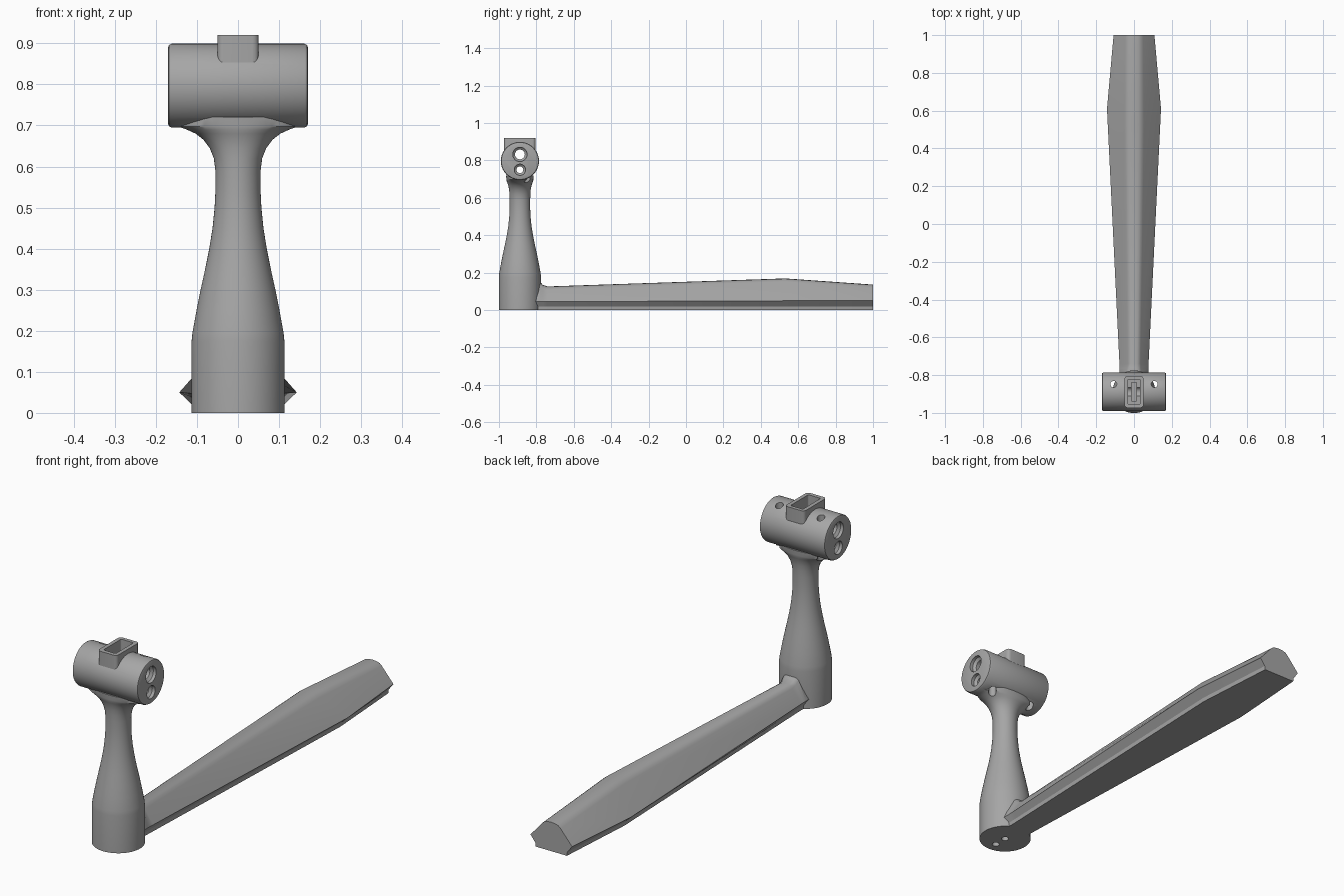
import bpy
import bmesh
from math import radians, cos, sin, pi
from mathutils import Matrix

old = bpy.data.objects.get("Cube")
if old:
    bpy.data.objects.remove(old, do_unlink=True)

grey = bpy.data.materials.new("plain grey")
grey.use_nodes = True
colour = (0.38, 0.38, 0.38, 1)
grey.diffuse_color = colour
grey.node_tree.nodes["Principled BSDF"].inputs["Base Color"].default_value = colour

POST_Y = -0.888
HEAD_Z = 0.797


def add_object(name, bm):
    bmesh.ops.recalc_face_normals(bm, faces=bm.faces)
    mesh = bpy.data.meshes.new(name)
    bm.to_mesh(mesh)
    bm.free()
    mesh.materials.append(grey)
    obj = bpy.data.objects.new(name, mesh)
    bpy.context.collection.objects.link(obj)
    return obj


def loft(name, rings):
    """Skin a list of equal-length point loops and cap both ends."""
    bm = bmesh.new()
    loops = [[bm.verts.new(p) for p in ring] for ring in rings]
    n = len(loops[0])
    for a, b in zip(loops, loops[1:]):
        for i in range(n):
            j = (i + 1) % n
            bm.faces.new((a[i], a[j], b[j], b[i]))
    bm.faces.new(loops[0])
    bm.faces.new(loops[-1])
    return add_object(name, bm)


def tube(name, axis, centre, stations, sides=40):
    """Round solid along x or z from (position, radius) stations."""
    rings = []
    for t, r in stations:
        ring = []
        for i in range(sides):
            a = 2 * pi * i / sides
            u, v = r * cos(a), r * sin(a)
            if axis == "x":
                ring.append((t, centre[0] + u, centre[1] + v))
            else:
                ring.append((centre[0] + u, centre[1] + v, t))
        rings.append(ring)
    return loft(name, rings)


def box(name, size, centre, bevel=0.0):
    """Box with its upright corners rounded."""
    bm = bmesh.new()
    bmesh.ops.create_cube(bm, size=1, matrix=Matrix.Translation(centre) @ Matrix.Diagonal((*size, 1)))
    if bevel:
        edges = [e for e in bm.edges if abs(e.verts[0].co.z - e.verts[1].co.z) > 0.001]
        bmesh.ops.bevel(bm, geom=edges, offset=bevel, segments=4, affect='EDGES', profile=0.5)
    return add_object(name, bm)


def combine(target, tool, operation):
    mod = target.modifiers.new(operation.lower(), 'BOOLEAN')
    mod.operation = operation
    mod.solver = 'EXACT'
    mod.object = tool
    bpy.context.view_layer.objects.active = target
    bpy.ops.object.modifier_apply(modifier=mod.name)
    bpy.data.objects.remove(tool, do_unlink=True)


# Post: round foot, slim neck, and a flare that widens along the head
post_profile = [
    (0, .113, .113), (.175, .113, .113), (.195, .111, .111), (.25, .101, .101),
    (.3, .091, .091), (.35, .080, .080), (.4, .070, .070), (.45, .062, .062),
    (.5, .057, .057), (.54, .055, .055), (.59, .055, .055), (.62, .059, .056),
    (.645, .069, .058), (.665, .084, .062), (.68, .103, .067), (.69, .125, .071),
    (.698, .148, .072), (.72, .150, .074)]
SIDES = 64
post = loft("lamp_style_body", [
    [(rx * cos(2 * pi * i / SIDES), POST_Y + ry * sin(2 * pi * i / SIDES), z) for i in range(SIDES)]
    for z, rx, ry in post_profile])
post.name = "post_and_arm"

# Head: crosswise cylinder with rounded rims
head = tube("head", "x", (POST_Y, HEAD_Z), [
    (-.17, .094), (-.168, .099), (-.162, .102),
    (.162, .102), (.168, .099), (.17, .094)], 64)
combine(post, head, 'UNION')

# Socket: rectangular collar with a flared root on top of the head
socket = box("socket", (.1, .168, .13), (0, POST_Y - .001, .855), .015)
combine(post, socket, 'UNION')


def arm_ring(y_top, y_tip, width, flat, top, tip):
    half = [
        (0, top, y_top), (flat * .5, top - .002, y_top), (flat * .8, top - .007, y_top),
        (flat * 1.05, top - .017, y_top), (width, tip, y_tip),
        (width * .77, .018, y_tip), (width * .75, 0, y_tip)]
    right = [(x, y, z) for x, z, y in half]
    left = [(-x, y, z) for x, y, z in reversed(right[1:])]
    return right + left


# Arm: faceted bar that widens, then tapers towards its free end
arm = loft("arm", [
    arm_ring(-.85, -.85, .074, .040, .165, .045),
    arm_ring(-.78, -.78, .076, .036, .150, .045),
    arm_ring(-.765, -.765, .076, .034, .134, .045),
    arm_ring(-.74, -.74, .077, .033, .126, .045),
    arm_ring(.53, .61, .143, .050, .169, .050),
    arm_ring(1, 1, .108, .046, .136, .050)])
combine(post, arm, 'UNION')

# Socket pocket with a narrower slot below
combine(post, box("pocket", (.064, .132, .12), (0, POST_Y, .88), .006), 'DIFFERENCE')
combine(post, box("slot", (.026, .1, .12), (0, POST_Y, .79)), 'DIFFERENCE')

# Two stepped bores through the head
for z, wide, narrow in ((.832, .038, .026), (.750, .030, .018)):
    bore = tube("bore", "x", (POST_Y, z), [
        (-.2, wide), (-.155, wide), (-.145, narrow),
        (.145, narrow), (.155, wide), (.2, wide)])
    combine(post, bore, 'DIFFERENCE')

# Small upright screw holes either side of the socket
for side in (-1, 1):
    hole = tube("screw_hole", "z", (side * .108, -.848), [(.6, .017), (.95, .017)], 24)
    combine(post, hole, 'DIFFERENCE')

# Holes under the foot
for y in (POST_Y, POST_Y - .064):
    hole = tube("foot_hole", "z", (0, y), [(-.05, .016), (.12, .016)], 24)
    combine(post, hole, 'DIFFERENCE')

bpy.ops.object.select_all(action='DESELECT')
post.select_set(True)
bpy.context.view_layer.objects.active = post
bpy.ops.object.shade_smooth_by_angle(angle=radians(28))
